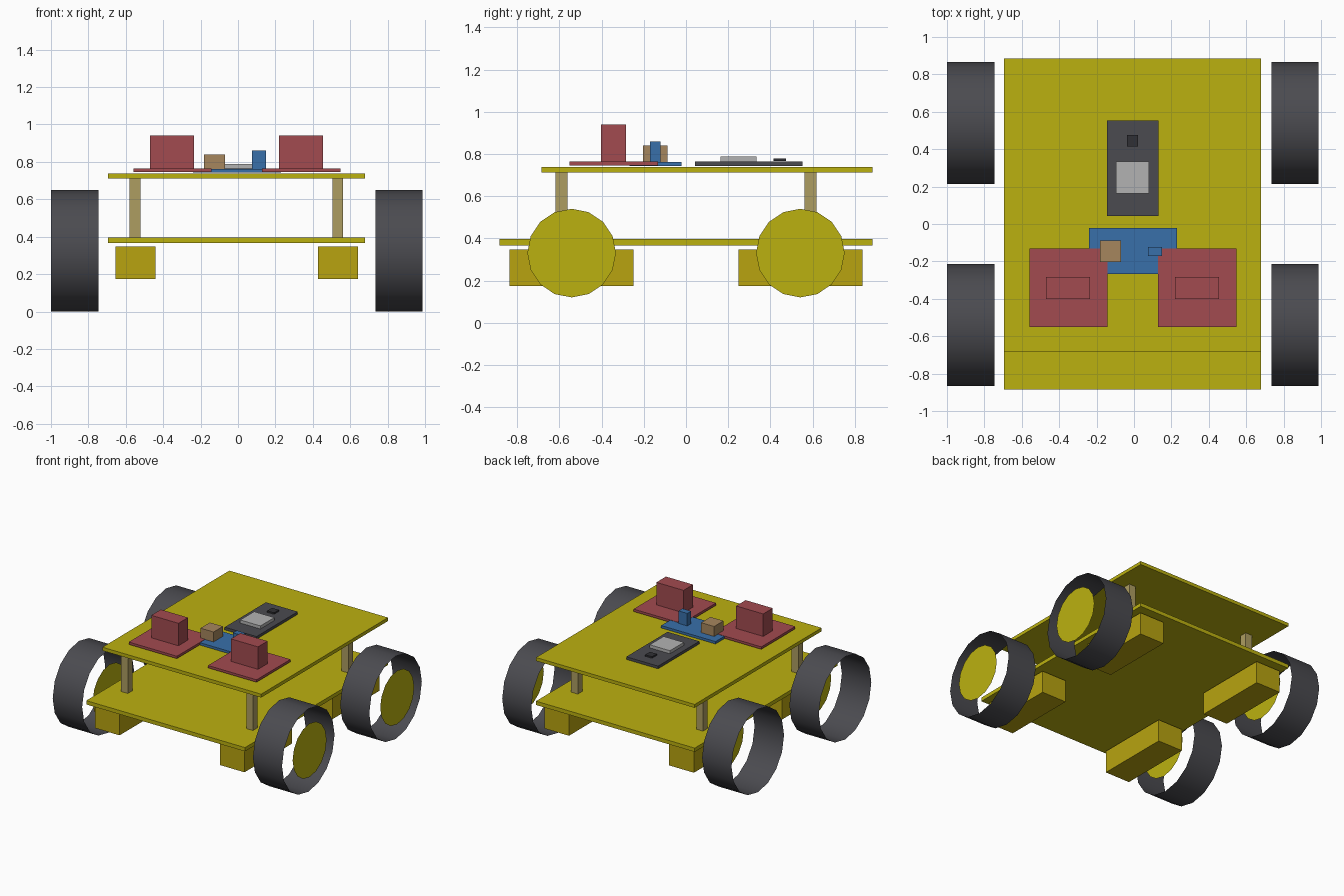
import bpy, bmesh, math
from mathutils import Matrix

if "Cube" in bpy.data.objects:
    bpy.data.objects.remove(bpy.data.objects["Cube"])


def mat(name, r, g, b):
    m = bpy.data.materials.new(name)
    m.diffuse_color = (r, g, b, 1)
    m.use_nodes = True
    m.node_tree.nodes["Principled BSDF"].inputs["Base Color"].default_value = m.diffuse_color
    return m


YELLOW = mat("yellow", 0.50, 0.44, 0.005)
AMBER = mat("amber", 0.48, 0.37, 0.005)
KHAKI = mat("khaki", 0.42, 0.34, 0.12)
RED = mat("red", 0.36, 0.07, 0.08)
BLUE = mat("blue", 0.04, 0.16, 0.40)
TAN = mat("tan", 0.38, 0.24, 0.11)
DARK = mat("dark", 0.07, 0.07, 0.08)
BLACK = mat("black", 0.03, 0.03, 0.035)
SILVER = mat("silver", 0.45, 0.45, 0.45)


def add(name, bm, material):
    me = bpy.data.meshes.new(name)
    bm.to_mesh(me)
    bm.free()
    me.materials.append(material)
    ob = bpy.data.objects.new(name, me)
    bpy.context.collection.objects.link(ob)
    return ob


def box(name, x, y, z, material):
    """Box from (min, max) ranges on each axis."""
    bm = bmesh.new()
    size = [r[1] - r[0] for r in (x, y, z)]
    mid = [(r[0] + r[1]) / 2 for r in (x, y, z)]
    bmesh.ops.create_cube(bm, size=1, matrix=Matrix.Translation(mid) @ Matrix.Diagonal((*size, 1)))
    return add(name, bm, material)


def ring(bm, x, y, z, r, n=16):
    return [bm.verts.new((x, y + r * math.cos(math.tau * i / n), z + r * math.sin(math.tau * i / n)))
            for i in range(n)]


def tyre(name, x0, x1, y):
    """Open, thin tube along x."""
    bm = bmesh.new()
    a, b = ring(bm, x0, y, 0.325, 0.325), ring(bm, x1, y, 0.325, 0.325)
    for i in range(16):
        j = (i + 1) % 16
        bm.faces.new((a[i], a[j], b[j], b[i])).smooth = True
    bmesh.ops.recalc_face_normals(bm, faces=bm.faces)
    for f in bm.faces:
        c = f.calc_center_median()
        if f.normal.y * (c.y - y) + f.normal.z * (c.z - 0.325) < 0:
            f.normal_flip()
    return add(name, bm, DARK)


def hub(name, x, y):
    """Flat disc facing +x."""
    bm = bmesh.new()
    bm.faces.new(ring(bm, x, y, 0.33, 0.21))
    return add(name, bm, YELLOW)


# Decks
box("lower_deck", (-0.695, 0.68), (-0.885, 0.885), (0.366, 0.396), YELLOW)
box("upper_deck", (-0.695, 0.68), (-0.685, 0.885), (0.711, 0.738), YELLOW)

# Wheels, hubs, motors and posts at the four corners
for end, s in (("front", -1), ("back", 1)):
    for side, wx, hx, mx, px in (
            ("left", (-1.0, -0.745), -0.732, (-0.655, -0.44), (-0.58, -0.522)),
            ("right", (0.735, 0.987), 1.0, (0.428, 0.642), (0.505, 0.562))):
        tag = f"{end}_{side}"
        tyre("tyre_" + tag, *wx, s * 0.54)
        hub("hub_" + tag, hx, s * 0.542)
        box("motor_" + tag, mx, sorted((s * 0.25, s * 0.837)), (0.174, 0.348), AMBER)
        box("post_" + tag, px, sorted((s * 0.562, s * 0.618)), (0.396, 0.711), KHAKI)

# Driver boards with heat sinks
for side, bx, sx in (("left", (-0.56, -0.143), (-0.47, -0.235)),
                     ("right", (0.127, 0.547), (0.22, 0.455))):
    box("driver_board_" + side, bx, (-0.552, -0.132), (0.745, 0.764), RED)
    box("heat_sink_" + side, sx, (-0.402, -0.284), (0.764, 0.94), RED)

# Regulator board
box("regulator_board", (-0.24, 0.23), (-0.268, -0.022), (0.743, 0.762), BLUE)
box("terminal_block", (-0.183, -0.07), (-0.203, -0.087), (0.762, 0.84), TAN)
box("capacitor", (0.075, 0.15), (-0.17, -0.122), (0.762, 0.86), BLUE)

# Controller board
box("controller_board", (-0.145, 0.13), (0.043, 0.553), (0.743, 0.764), DARK)
box("shield_can", (-0.095, 0.08), (0.163, 0.335), (0.764, 0.788), SILVER)
box("chip", (-0.038, 0.022), (0.415, 0.475), (0.767, 0.779), BLACK)
